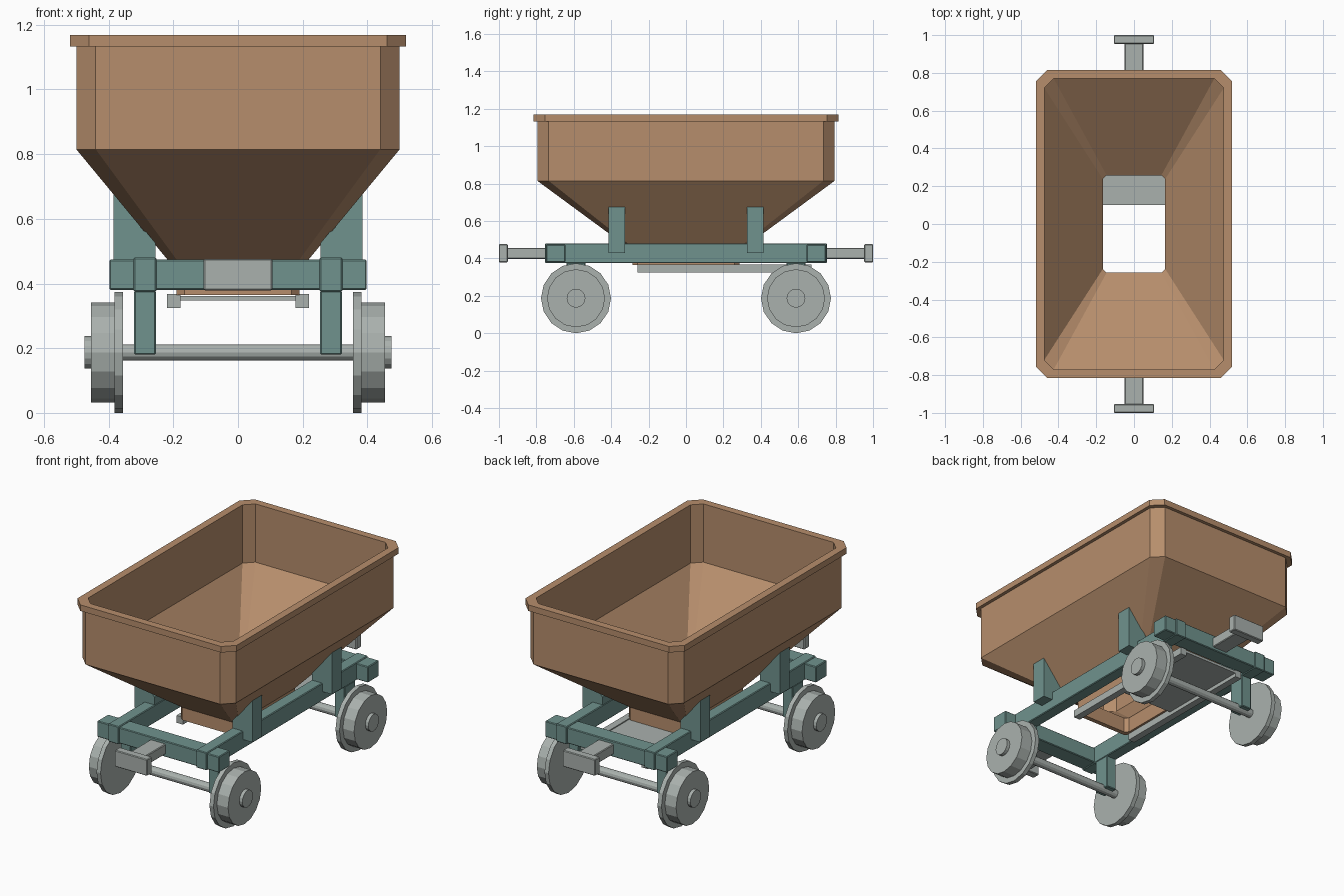
import bpy, bmesh, math
from mathutils import Matrix

if "Cube" in bpy.data.objects:
    bpy.data.objects.remove(bpy.data.objects["Cube"])


def material(name, rgb):
    m = bpy.data.materials.new(name)
    m.diffuse_color = (*rgb, 1)
    m.use_nodes = True
    m.node_tree.nodes["Principled BSDF"].inputs["Base Color"].default_value = m.diffuse_color
    return m


RUST = material("rust_brown", (0.47, 0.27, 0.15))
TEAL = material("frame_teal", (0.16, 0.29, 0.27))
STEEL = material("steel_grey", (0.40, 0.44, 0.42))


def finish(name, bm, mat, bevel=0):
    bmesh.ops.recalc_face_normals(bm, faces=bm.faces)
    me = bpy.data.meshes.new(name)
    bm.to_mesh(me)
    bm.free()
    me.materials.append(mat)
    ob = bpy.data.objects.new(name, me)
    bpy.context.collection.objects.link(ob)
    if bevel:
        b = ob.modifiers.new("bevel", "BEVEL")
        b.width, b.segments = bevel, 1
    return ob


def box(name, x, y, z, mat, bevel=0.004):
    """Box from (min, max) pairs."""
    bm = bmesh.new()
    bmesh.ops.create_cube(bm, size=1)
    for v in bm.verts:
        v.co = [(a + b) / 2 + c * (b - a) for (a, b), c in zip((x, y, z), v.co)]
    return finish(name, bm, mat, bevel)


def loft(name, rings, mat, closed=False):
    """Skin a list of equal-length point rings."""
    bm = bmesh.new()
    vs = [[bm.verts.new(p) for p in r] for r in rings]
    n = len(rings[0])
    pairs = list(zip(vs, vs[1:])) + ([(vs[-1], vs[0])] if closed else [])
    for a, b in pairs:
        for i in range(n):
            j = (i + 1) % n
            bm.faces.new((a[i], a[j], b[j], b[i]))
    if not closed:
        bm.faces.new(vs[0])
        bm.faces.new(vs[-1])
    return finish(name, bm, mat)


def octagon(x, y, c, z):
    """Rectangle with cut corners."""
    return [(x, y - c, z), (x - c, y, z), (c - x, y, z), (-x, y - c, z),
            (-x, c - y, z), (c - x, -y, z), (x - c, -y, z), (x, c - y, z)]


def turned(name, profile, y, z, sides):
    """Turned part along x from (x, radius) steps; first vertex on top."""
    angles = [2 * math.pi * i / sides for i in range(sides)]
    return loft(name, [[(x, y + r * math.sin(a), z + r * math.cos(a)) for a in angles]
                       for x, r in profile], STEEL)


# Hopper: outer skin, rim and inner skin in one loop
loft("hopper", [octagon(*r) for r in (
    (0.19, 0.285, 0.025, 0.365), (0.19, 0.285, 0.025, 0.44),
    (0.50, 0.795, 0.06, 0.815), (0.50, 0.795, 0.06, 1.133),
    (0.52, 0.815, 0.06, 1.133), (0.52, 0.815, 0.06, 1.169),
    (0.475, 0.77, 0.05, 1.169), (0.475, 0.77, 0.05, 0.825),
    (0.165, 0.258, 0.02, 0.455), (0.165, 0.258, 0.02, 0.365))], RUST, closed=True)

# Sliding gate under the outlet
box("gate_plate", (-0.18, 0.18), (0.10, 0.67), (0.347, 0.362), STEEL, 0)


def span(s, a, b):
    return tuple(sorted((s * a, s * b)))


WHEEL_Y, WHEEL_R = 0.588, 0.187
for sx, side in ((-1, "left"), (1, "right")):
    box(f"side_beam_{side}", span(sx, 0.252, 0.323), (-0.753, 0.753), (0.375, 0.48), TEAL)
    box(f"gate_rail_{side}", span(sx, 0.178, 0.22), (-0.26, 0.67), (0.325, 0.368), STEEL, 0)
    for sy, end in ((-1, "front"), (1, "back")):
        # Hopper support cut to the hopper slope
        prof = [(0.255, 0.43), (0.385, 0.43), (0.385, 0.68), (0.255, 0.525)]
        loft(f"saddle_{end}_{side}",
             [[(sx * x, sy * y, z) for x, z in prof] for y in (0.326, 0.415)], TEAL)
        # Axle hanger
        box(f"axle_hanger_{end}_{side}", span(sx, 0.254, 0.321),
            span(sy, WHEEL_Y - 0.05, WHEEL_Y + 0.05), (0.18, 0.378), TEAL)
        # Flanged wheel with tread and hub
        turned(f"wheel_{end}_{side}",
               [(sx * x, r) for x, r in ((0.356, WHEEL_R), (0.382, WHEEL_R), (0.382, 0.155),
                                         (0.455, 0.155), (0.455, 0.05), (0.475, 0.05))],
               sy * WHEEL_Y, WHEEL_R, 16)

for sy, end in ((-1, "front"), (1, "back")):
    box(f"end_beam_{end}", (-0.398, 0.398), span(sy, 0.645, 0.747), (0.38, 0.474), TEAL)
    turned(f"axle_{end}", [(-0.40, 0.025), (0.40, 0.025)], sy * WHEEL_Y, WHEEL_R, 12)
    # Buffer with its stem
    box(f"buffer_stem_{end}", (-0.05, 0.05), span(sy, 0.74, 0.96), (0.397, 0.457), STEEL)
    box(f"buffer_head_{end}", (-0.106, 0.106), span(sy, 0.953, 1.0), (0.379, 0.476), STEEL)
